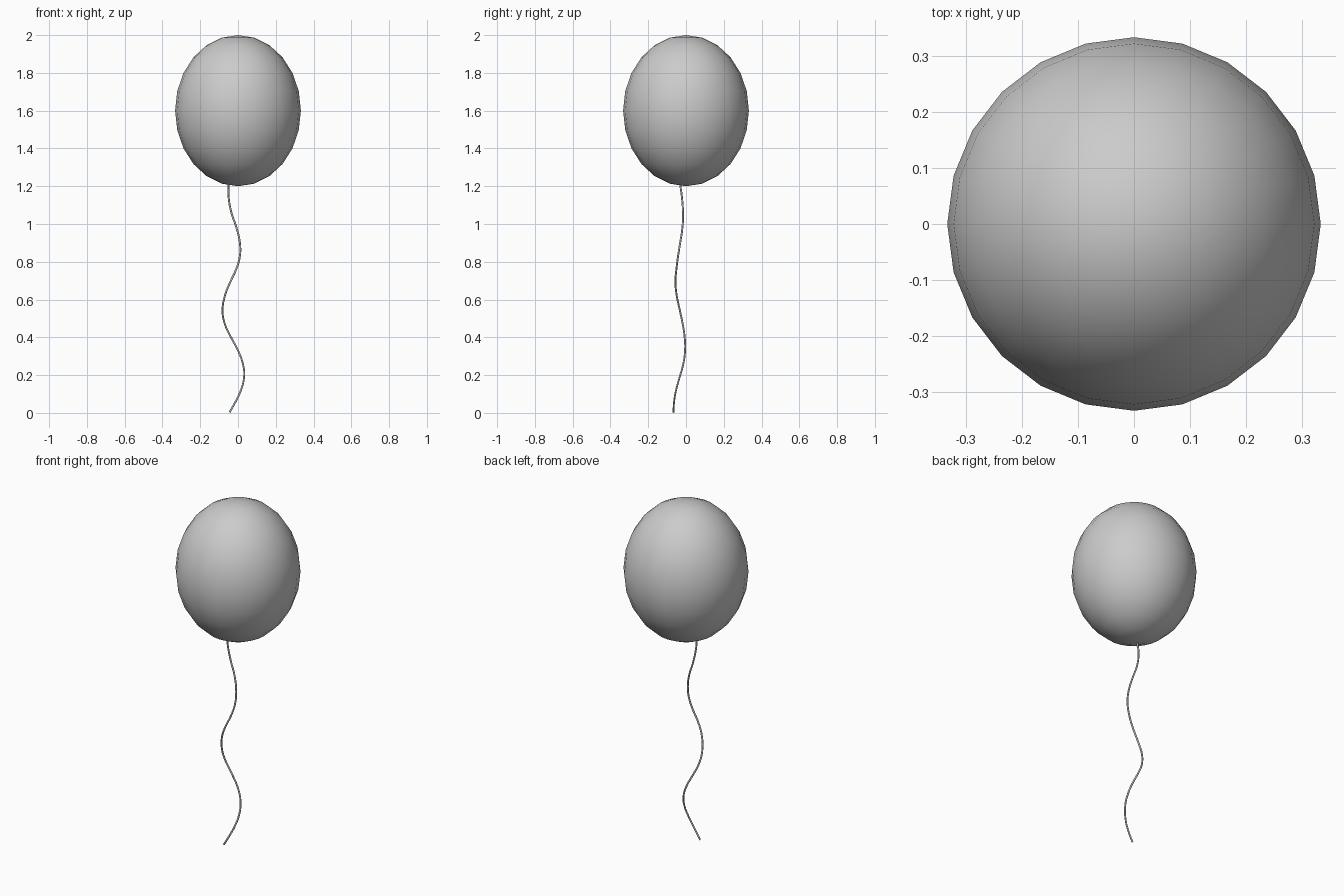
import bpy

if "Cube" in bpy.data.objects:
    bpy.data.objects.remove(bpy.data.objects["Cube"])

# Balloon: slightly tall ellipsoid, 24 sides and 12 rings
bpy.ops.mesh.primitive_uv_sphere_add(segments=24, ring_count=12, radius=1, location=(0, 0, 1.6))
balloon = bpy.context.object
balloon.name = "balloon"
balloon.scale = (0.333, 0.333, 0.4)
bpy.ops.object.transform_apply(location=False, rotation=False, scale=True)
bpy.ops.object.shade_smooth()

# String: thin wavy tube hanging from the underside down to the ground
path = [
    (-0.050, -0.031, 1.210), (-0.050, -0.022, 1.145), (-0.035, -0.016, 1.060),
    (-0.008, -0.019, 0.980), (0.010, -0.031, 0.900), (0.010, -0.042, 0.830),
    (-0.010, -0.051, 0.760), (-0.040, -0.056, 0.695), (-0.068, -0.050, 0.625),
    (-0.082, -0.032, 0.540), (-0.069, -0.017, 0.468), (-0.037, -0.007, 0.400),
    (0.000, -0.005, 0.330), (0.027, -0.015, 0.256), (0.032, -0.034, 0.188),
    (0.013, -0.054, 0.114), (-0.018, -0.064, 0.050), (-0.045, -0.066, 0.003),
]
curve = bpy.data.curves.new("string", 'CURVE')
curve.dimensions = '3D'
curve.bevel_depth = 0.005
curve.bevel_resolution = 2
curve.resolution_u = 4
curve.use_fill_caps = True
spline = curve.splines.new('BEZIER')
spline.bezier_points.add(len(path) - 1)
for point, co in zip(spline.bezier_points, path):
    point.co = co
    point.handle_left_type = point.handle_right_type = 'AUTO'
string = bpy.data.objects.new("string", curve)
bpy.context.collection.objects.link(string)
